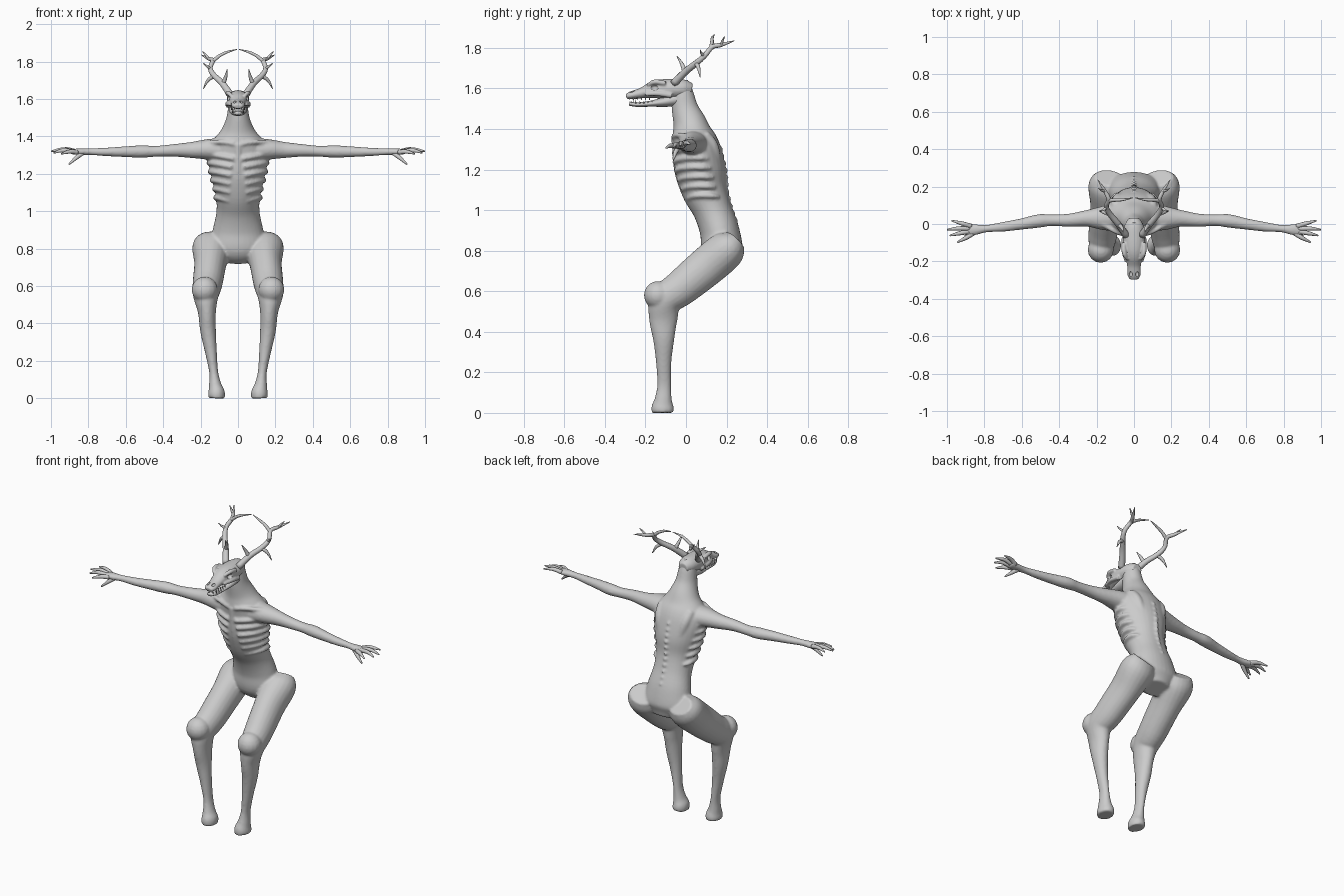
import bpy, bmesh, math
from mathutils import Vector, Matrix

skin = bpy.data.materials.new("pale_grey")
skin.diffuse_color = (0.6, 0.6, 0.6, 1)


def spline(pts, n):
    """Catmull-Rom through tuples of any length."""
    v = [Vector(p) for p in pts]
    v = [v[0] * 2 - v[1]] + v + [v[-1] * 2 - v[-2]]
    out = []
    for i in range(1, len(v) - 2):
        p0, p1, p2, p3 = v[i - 1:i + 3]
        for k in range(n):
            t = k / n
            out.append(0.5 * (2 * p1 + (p2 - p0) * t + (2 * p0 - 5 * p1 + 4 * p2 - p3) * t * t
                              + (3 * p1 - p0 - 3 * p2 + p3) * t ** 3))
    out.append(v[-2])
    return out


def tube(bm, pts, ref, sides=20, n=5):
    """Loft ellipses along points (x, y, z, radius along ref, other radius)."""
    pts = [p if len(p) == 5 else (*p, p[3]) for p in pts]
    path = spline(pts, n)
    pos = [Vector(p[:3]) for p in path]
    rings = []
    for i, p in enumerate(path):
        t = (pos[min(i + 1, len(pos) - 1)] - pos[max(i - 1, 0)]).normalized()
        u = Vector(ref)
        u = (u - t * u.dot(t)).normalized()
        w = t.cross(u)
        ring = []
        for k in range(sides):
            a = 2 * math.pi * k / sides
            ring.append(bm.verts.new(pos[i] + u * math.cos(a) * max(p[3], .001)
                                     + w * math.sin(a) * max(p[4], .001)))
        rings.append(ring)
    for r, q in zip(rings, rings[1:]):
        for k in range(sides):
            bm.faces.new((r[k], r[(k + 1) % sides], q[(k + 1) % sides], q[k]))
    bm.faces.new(rings[0][::-1])
    bm.faces.new(rings[-1])


def ball(bm, loc, r):
    m = Matrix.Translation(loc) @ Matrix.Diagonal((*r, 1))
    bmesh.ops.create_uvsphere(bm, u_segments=16, v_segments=10, radius=1, matrix=m)


def finish(name, bm, voxel=0, smooth=0):
    bmesh.ops.recalc_face_normals(bm, faces=bm.faces)
    me = bpy.data.meshes.new(name)
    bm.to_mesh(me)
    bm.free()
    me.materials.append(skin)
    for f in me.polygons:
        f.use_smooth = True
    ob = bpy.data.objects.new(name, me)
    bpy.context.collection.objects.link(ob)
    if voxel:
        r = ob.modifiers.new("fuse", 'REMESH')
        r.mode, r.voxel_size, r.use_smooth_shade = 'VOXEL', voxel, True
    if smooth:
        s = ob.modifiers.new("soften", 'SMOOTH')
        s.factor, s.iterations = 0.5, smooth
    return ob


X, Y, Z = (1, 0, 0), (0, 1, 0), (0, 0, 1)

# Body: torso and neck
body = bmesh.new()
torso = [(0, .2, .735, .08, .06), (0, .18, .8, .15, .10), (0, .165, .9, .135, .097),
         (0, .13, 1.0, .115, .095), (0, .09, 1.1, .12, .112), (0, .07, 1.2, .145, .125),
         (0, .055, 1.3, .16, .115), (0, .032, 1.37, .14, .1), (0, .018, 1.43, .092, .083),
         (0, -.005, 1.5, .062, .066), (0, -.02, 1.58, .05, .055), (0, -.035, 1.63, .04, .045)]
tube(body, torso, X, 32)


def girth(z):
    """Centre y, half width and half depth of the torso at a height."""
    for p, q in zip(torso, torso[1:]):
        if p[2] <= z <= q[2]:
            t = (z - p[2]) / (q[2] - p[2])
            return [p[i] + (q[i] - p[i]) * t for i in (1, 3, 4)]


# Sternum and spine knobs
tube(body, [(0, girth(z)[0] - girth(z)[2] + .004, z, .016, .012)
            for z in (1.1, 1.17, 1.24, 1.31, 1.36)], X, 12)
for i in range(13):
    z = .95 + .035 * i
    c, a, b = girth(z)
    ball(body, (0, c + b, z), (.012, .013, .013))

for s in (-1, 1):
    # Ribs wrapped round the chest
    for i in range(6):
        z0 = 1.29 - .046 * i
        rib = []
        for k in range(7):
            th = math.radians(8 + i * 3 + 17 * k)
            z = z0 + .018 * math.sin(th * 1.3) - .012 * (1 - k / 6)
            c, a, b = girth(z)
            rib.append((s * a * math.sin(th) * 1.02, c - b * math.cos(th) * 1.02, z,
                        .013 if k < 6 else .005))
        tube(body, rib, Z, 10, 3)
    # Shoulder blade and collar bone
    tube(body, [(s * .1, .09, 1.375, .025), (s * .085, .13, 1.31, .032),
                (s * .06, .165, 1.2, .015)], X, 12)
    tube(body, [(s * .02, -.065, 1.36, .011), (s * .09, -.045, 1.37, .012),
                (s * .17, .0, 1.365, .014)], Z, 10)
    # Arm
    tube(body, [(s * x, y, z, a, b) for x, y, z, a, b in (
        (.06, .04, 1.325, .08, .07), (.16, .032, 1.33, .066, .056), (.25, .03, 1.327, .045, .043),
        (.35, .02, 1.325, .035, .033), (.44, .02, 1.32, .031, .029), (.51, .016, 1.319, .036, .033),
        (.6, .0, 1.318, .03, .029), (.7, -.015, 1.317, .026, .023), (.79, -.025, 1.318, .02, .018),
        (.85, -.03, 1.318, .03, .018), (.9, -.03, 1.318, .032, .012))], Y, 18)
    # Leg: heavy thigh swept forward, lean shin, hoof
    tube(body, [(s * x, y, z, a, b) for x, y, z, a, b in (
        (.13, .245, .85, .08, .06), (.14, .2, .805, .104, .095), (.148, .1, .72, .086, .098),
        (.162, -.02, .62, .08, .09), (.172, -.1, .555, .07, .08), (.166, -.112, .46, .048, .07),
        (.16, -.11, .36, .042, .052), (.145, -.11, .25, .032, .038), (.13, -.108, .14, .024, .034),
        (.122, -.112, .07, .034, .042), (.115, -.115, .03, .045, .055),
        (.115, -.115, 0, .044, .054))], X, 22)
    ball(body, (s * .178, -.138, .58), (.07, .07, .07))
    ball(body, (s * .165, -.14, .48), (.035, .04, .05))
finish("body", body, .0075, 4)

# Hands: four fingers and a thumb
for s, side in ((-1, "left"), (1, "right")):
    hand = bmesh.new()
    for base, mid, tip in (((.87, -.012, 1.32), (.92, .003, 1.332), (.975, .018, 1.325)),
                           ((.88, -.025, 1.32), (.94, -.024, 1.33), (1.0, -.03, 1.32)),
                           ((.88, -.04, 1.318), (.935, -.05, 1.325), (.985, -.062, 1.312)),
                           ((.86, -.05, 1.315), (.9, -.075, 1.318), (.945, -.098, 1.307)),
                           ((.83, -.035, 1.312), (.865, -.052, 1.285), (.905, -.062, 1.25))):
        tube(hand, [(s * p[0], p[1], p[2], r) for p, r in
                    zip((base, mid, tip), (.013, .011, .004))], Y, 10)
    finish(side + "_fingers", hand)

# Skull with brow ridges and cheek bones
skull = bmesh.new()
tube(skull, [(0, .03, 1.595, .03, .03), (0, -.01, 1.598, .052, .046), (0, -.07, 1.597, .06, .05),
             (0, -.13, 1.597, .057, .047), (0, -.17, 1.592, .048, .04), (0, -.22, 1.577, .037, .026),
             (0, -.27, 1.566, .036, .02), (0, -.295, 1.56, .024, .012)], X, 24)
for s in (-1, 1):
    tube(skull, [(s * .035, -.19, 1.615, .008), (s * .052, -.155, 1.632, .013),
                 (s * .055, -.1, 1.625, .012)], Z, 10)
    tube(skull, [(s * .04, -.2, 1.572, .01), (s * .055, -.14, 1.575, .013),
                 (s * .052, -.07, 1.565, .014)], Z, 10)
skull = finish("skull", skull, .005, 3)

# Hollow eye sockets and nostrils
holes = bmesh.new()
for s in (-1, 1):
    ball(holes, (s * .056, -.156, 1.604), (.02, .02, .014))
    ball(holes, (s * .017, -.268, 1.584), (.008, .015, .008))
holes = finish("socket_cutter", holes)
holes.hide_render = True
holes.hide_viewport = True
cut = skull.modifiers.new("sockets", 'BOOLEAN')
cut.operation, cut.object, cut.solver = 'DIFFERENCE', holes, 'EXACT'

# Lower jaw
jaw = bmesh.new()
tube(jaw, [(0, -.03, 1.55, .046, .035), (0, -.1, 1.535, .046, .026), (0, -.17, 1.525, .037, .015),
           (0, -.24, 1.52, .03, .011), (0, -.28, 1.525, .02, .01)], X, 20)
finish("lower_jaw", jaw)

# Teeth along both jaws
teeth = bmesh.new()
for s in (-1, 1):
    for i in range(6):
        y = -.28 + .02 * i
        x = s * (.018 + .011 * min(i, 1) + .0012 * i)
        long = .022 if i == 1 else .014
        tube(teeth, [(x, y, 1.556, .005), (x, y, 1.556 - long, .001)], X, 6, 2)
        tube(teeth, [(x * .85, y + .012, 1.526, .004), (x * .85, y + .012, 1.528 + long * .8, .001)],
             X, 6, 2)
finish("teeth", teeth)

# Antlers: main beam and tines
for s, side in ((-1, "left"), (1, "right")):
    ant = bmesh.new()
    for branch in (
        ((.042, -.06, 1.625, .02), (.085, .0, 1.685, .017), (.13, .055, 1.728, .015),
         (.148, .095, 1.765, .013), (.135, .13, 1.805, .012), (.155, .175, 1.815, .01),
         (.195, .238, 1.835, .002)),
        ((.137, .125, 1.8, .011), (.1, .128, 1.83, .009), (.06, .13, 1.85, .007),
         (.006, .14, 1.865, .002)),
        ((.125, .05, 1.725, .012), (.16, .062, 1.7, .009), (.185, .07, 1.655, .002)),
        ((.08, -.005, 1.68, .013), (.065, -.02, 1.72, .009), (.057, -.045, 1.76, .002)),
        ((.155, .175, 1.813, .009), (.172, .18, 1.835, .006), (.19, .19, 1.855, .002)),
        ((.146, .09, 1.76, .01), (.165, .075, 1.775, .006), (.185, .07, 1.79, .002)),
    ):
        tube(ant, [(s * x, y, z, r) for x, y, z, r in branch], Y, 10)
    finish(side + "_antler", ant)
